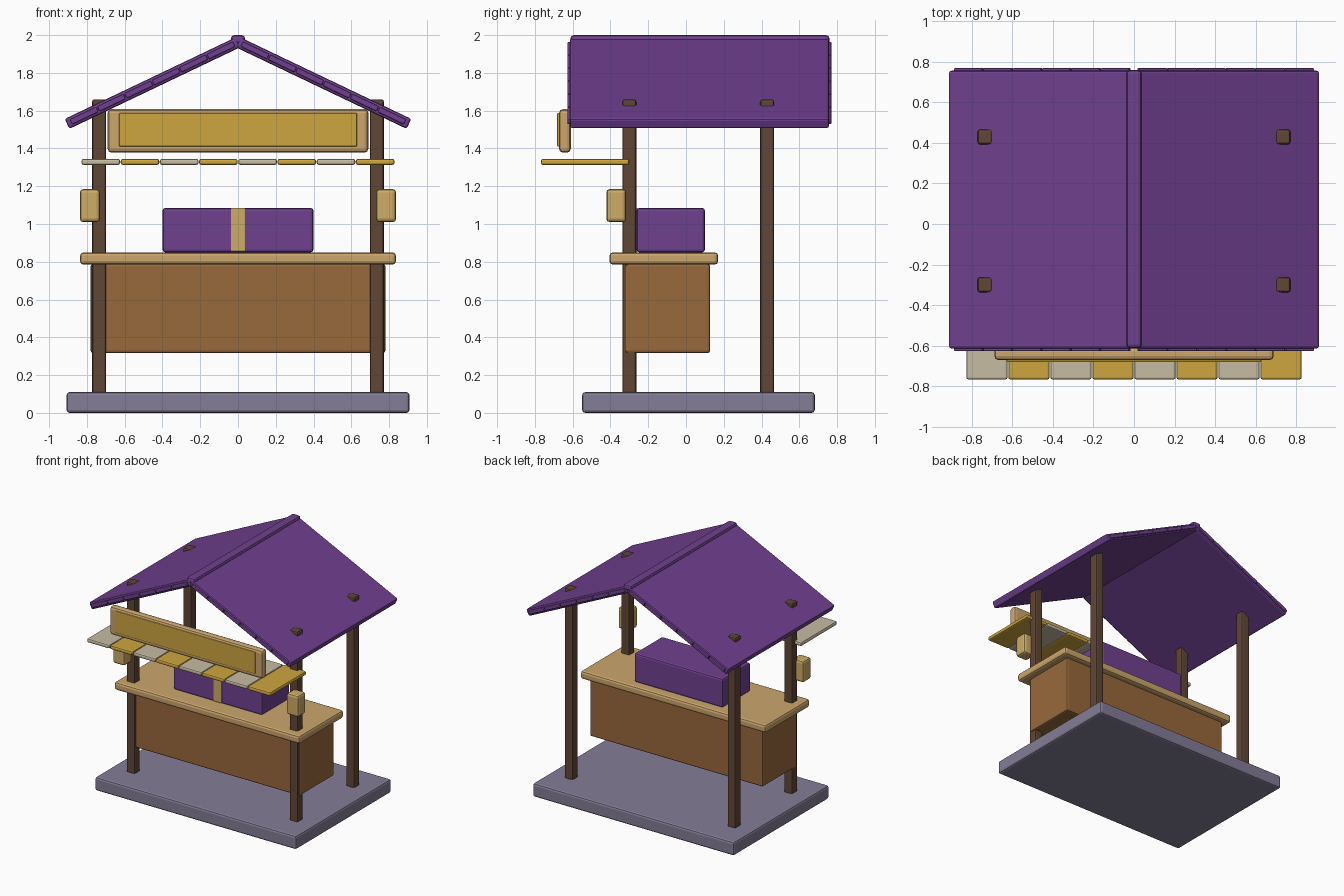
import bpy
from math import atan2, cos, sin, hypot

cube = bpy.data.objects.get("Cube")
if cube:
    bpy.data.objects.remove(cube, do_unlink=True)


def material(name, rgb):
    """Flat material from an sRGB colour."""
    lin = [((c / 255 + 0.055) / 1.055) ** 2.4 for c in rgb]
    m = bpy.data.materials.new(name)
    m.use_nodes = True
    m.diffuse_color = (*lin, 1)
    m.node_tree.nodes["Principled BSDF"].inputs["Base Color"].default_value = (*lin, 1)
    return m


PURPLE = material("purple", (112, 64, 143))
STONE = material("grey stone", (132, 125, 150))
POST = material("dark wood", (96, 70, 53))
BODY = material("brown wood", (153, 104, 60))
TAN = material("light wood", (204, 166, 108))
GOLD = material("gold", (206, 166, 64))
CREAM = material("cream", (198, 188, 162))
LAMP = material("pale yellow", (206, 172, 102))


def box(name, x, y, z, mat, bevel=0.012, tilt=0.0):
    """Bevelled box spanning the given ranges, optionally tilted about y."""
    spans = (x, y, z)
    centre = [(a + b) / 2 for a, b in spans]
    size = [b - a for a, b in spans]
    bpy.ops.mesh.primitive_cube_add(size=1, location=centre)
    ob = bpy.context.object
    ob.name = name
    for v in ob.data.vertices:
        v.co = [c * s for c, s in zip(v.co, size)]
    ob.rotation_euler.y = tilt
    ob.data.materials.append(mat)
    mod = ob.modifiers.new("soft edges", "BEVEL")
    mod.width = bevel
    mod.segments = 2
    return ob


# Floor slab
box("floor_slab", (-0.908, 0.908), (-0.55, 0.682), (0, 0.11), STONE, 0.016)

# Posts and lanterns
for side, s in (("right", -1), ("left", 1)):
    px = s * 0.735
    for place, py in (("front", -0.3), ("back", 0.43)):
        box(f"{place}_{side}_post", (px - 0.037, px + 0.037),
            (py - 0.037, py + 0.037), (0.1, 1.66), POST)
    lx = s * 0.784
    box(f"{side}_lantern", (lx - 0.053, lx + 0.053), (-0.422, -0.317),
        (1.01, 1.185), LAMP, 0.018)

# Counter
box("counter_body", (-0.78, 0.78), (-0.32, 0.127), (0.317, 0.788), BODY)
box("counter_top", (-0.836, 0.836), (-0.405, 0.17), (0.785, 0.85), TAN, 0.018)

# Chest on the counter, with its front strap
box("chest", (-0.4, 0.4), (-0.262, 0.1), (0.85, 1.085), PURPLE, 0.015)
box("chest_strap", (-0.037, 0.037), (-0.267, -0.255), (0.855, 1.085), LAMP, 0.003)

# Sign board
box("sign_frame", (-0.69, 0.69), (-0.672, -0.61), (1.378, 1.608), TAN, 0.02)
box("sign_panel", (-0.63, 0.63), (-0.682, -0.65), (1.41, 1.588), GOLD, 0.006)

# Striped awning
pitch = 0.2075
for i in range(8):
    ax = (i - 3.5) * pitch
    box(f"awning_slat_{i + 1}", (ax - 0.102, ax + 0.102), (-0.768, -0.3),
        (1.313, 1.345), GOLD if i % 2 else CREAM, 0.011)

# Gable roof: sloping slabs with shingle trim on both gable ends
apex, eave_x, eave_z = 1.962, 0.905, 1.53
slope = atan2(apex - eave_z, eave_x)
length = hypot(eave_x, apex - eave_z)
front, back = -0.615, 0.757


def along(name, s, start, end, y, thick, bevel):
    """Box lying along one roof slope between two distances from the ridge."""
    mid, half = (start + end) / 2, (end - start) / 2
    cx, cz = s * mid * cos(slope), apex - mid * sin(slope)
    box(name, (cx - half, cx + half), y, (cz - thick / 2, cz + thick / 2),
        PURPLE, bevel, s * slope)


for side, s in (("right", -1), ("left", 1)):
    along(f"{side}_roof_slab", s, 0, length, (front, back), 0.058, 0.012)
    step = (length - 0.04) / 6
    for i in range(6):
        a = 0.02 + i * step
        for end, y in (("front", front), ("back", back)):
            along(f"{side}_{end}_trim_{i + 1}", s, a + 0.003, a + step - 0.003,
                  (y - 0.013, y + 0.013), 0.03, 0.006)

# Ridge cap
box("ridge_cap", (-0.038, 0.038), (front + 0.003, back + 0.003), (1.95, 2.0), PURPLE, 0.018)
